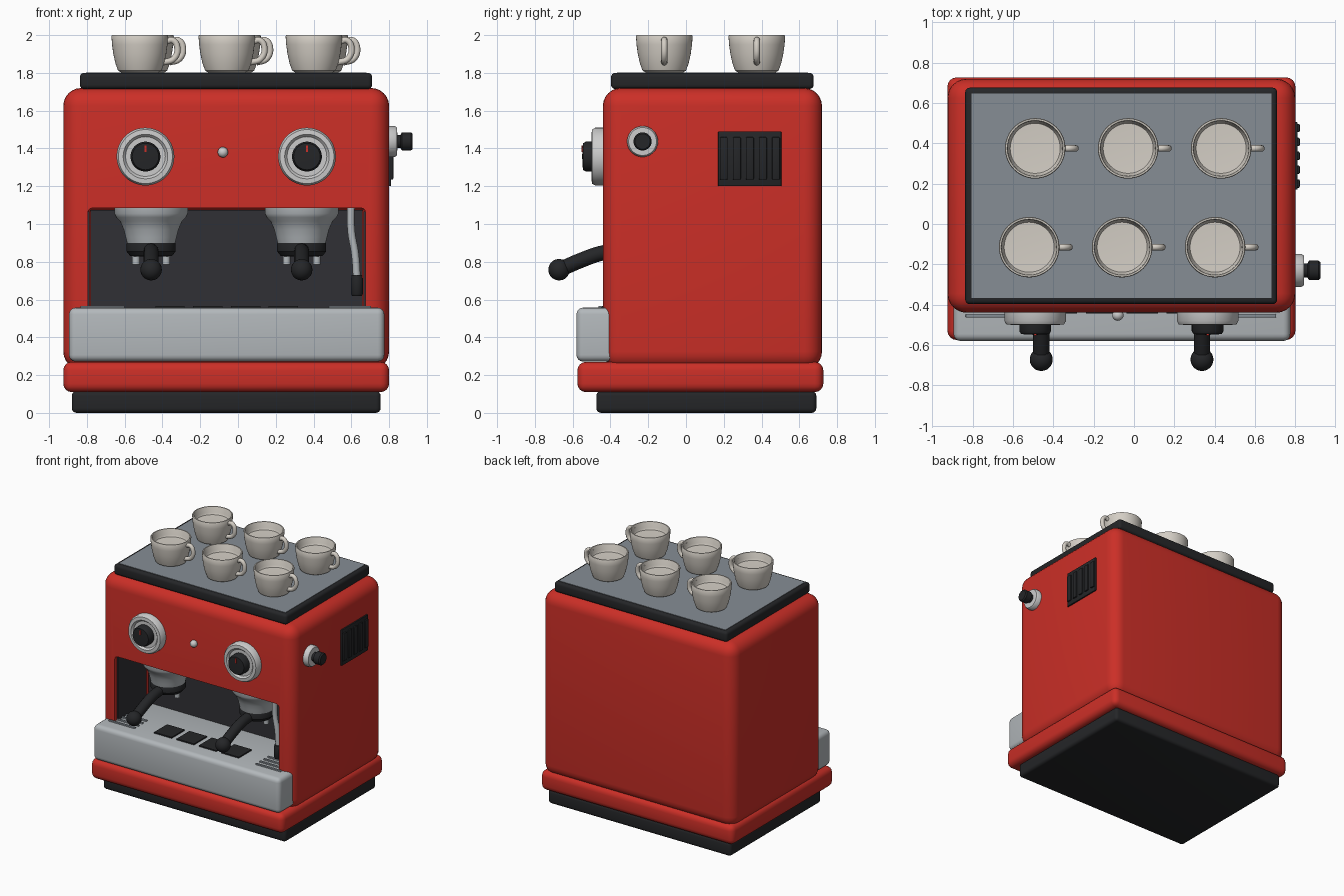
import bpy, bmesh, math
from mathutils import Matrix, Vector

if "Cube" in bpy.data.objects:
    bpy.data.objects.remove(bpy.data.objects["Cube"])


def material(name, r, g, b):
    m = bpy.data.materials.new(name)
    m.diffuse_color = (r, g, b, 1)
    m.use_nodes = True
    m.node_tree.nodes["Principled BSDF"].inputs["Base Color"].default_value = m.diffuse_color
    return m


RED = material("red_paint", 0.60, 0.028, 0.02)
BLACK = material("black_plastic", 0.018, 0.019, 0.021)
DARK = material("dark_lining", 0.03, 0.03, 0.035)
STEEL = material("steel", 0.45, 0.48, 0.50)
PLATE = material("warming_plate", 0.24, 0.27, 0.30)
WHITE = material("white_enamel", 0.72, 0.72, 0.71)
CHINA = material("china", 0.66, 0.62, 0.56)


def finish(ob, mat):
    bpy.ops.object.select_all(action='DESELECT')
    ob.select_set(True)
    bpy.context.view_layer.objects.active = ob
    bpy.ops.object.shade_smooth_by_angle(angle=math.radians(35))
    ob.data.materials.clear()
    ob.data.materials.append(mat)
    return ob


def from_bmesh(name, bm, mat):
    bmesh.ops.recalc_face_normals(bm, faces=bm.faces)
    me = bpy.data.meshes.new(name)
    bm.to_mesh(me)
    bm.free()
    ob = bpy.data.objects.new(name, me)
    bpy.context.collection.objects.link(ob)
    return finish(ob, mat)


def box(name, x, y, z, mat, bevel=0.0, seg=4):
    """Box from (min, max) ranges with rounded edges."""
    bm = bmesh.new()
    bmesh.ops.create_cube(bm, size=1)
    for v in bm.verts:
        v.co = Vector([sum(r) / 2 + c * (r[1] - r[0]) for r, c in zip((x, y, z), v.co)])
    if bevel:
        bmesh.ops.bevel(bm, geom=bm.edges[:], offset=bevel, segments=seg,
                        profile=0.5, affect='EDGES')
    return from_bmesh(name, bm, mat)


def lathe(name, profile, loc, mat, axis='Z', steps=48):
    """Spin (radius, height) points; the axis points up, forward (-y) or right (+x)."""
    bm = bmesh.new()
    vs = [bm.verts.new((r, 0, h)) for r, h in profile]
    edges = [bm.edges.new(p) for p in zip(vs, vs[1:])]
    bmesh.ops.spin(bm, geom=vs + edges, axis=(0, 0, 1), cent=(0, 0, 0),
                   angle=math.tau, steps=steps, use_duplicate=False)
    bmesh.ops.remove_doubles(bm, verts=bm.verts, dist=1e-5)
    turn = {'Z': Matrix(), 'F': Matrix.Rotation(math.pi / 2, 4, 'X'),
            'R': Matrix.Rotation(math.pi / 2, 4, 'Y')}[axis]
    bm.transform(Matrix.Translation(loc) @ turn)
    return from_bmesh(name, bm, mat)


def tube(name, points, radius, mat):
    """Round tube along a smooth path."""
    cu = bpy.data.curves.new(name, 'CURVE')
    cu.dimensions = '3D'
    cu.bevel_depth, cu.bevel_resolution, cu.use_fill_caps = radius, 4, True
    cu.resolution_u = 8
    sp = cu.splines.new('BEZIER')
    sp.bezier_points.add(len(points) - 1)
    for bp, p in zip(sp.bezier_points, points):
        bp.co = p
        bp.handle_left_type = bp.handle_right_type = 'AUTO'
    ob = bpy.data.objects.new(name, cu)
    bpy.context.collection.objects.link(ob)
    bpy.ops.object.select_all(action='DESELECT')
    ob.select_set(True)
    bpy.context.view_layer.objects.active = ob
    bpy.ops.object.convert(target='MESH')
    return finish(bpy.context.view_layer.objects.active, mat)


def ball(r, n=10):
    return [(r * math.sin(math.pi * i / n), -r * math.cos(math.pi * i / n)) for i in range(n + 1)]


# Base and body with the brewing recess
box("foot_plinth", (-0.88, 0.755), (-0.475, 0.69), (0, 0.115), BLACK, 0.025)
box("base_skirt", (-0.925, 0.80), (-0.575, 0.727), (0.11, 0.27), RED, 0.045)
body = box("body", (-0.925, 0.80), (-0.44, 0.72), (0.23, 1.72), RED, 0.095, 6)
cutter = box("recess_cutter", (-0.795, 0.675), (-0.8, 0.0), (0.4, 1.085), RED, 0.025, 3)
mod = body.modifiers.new("recess", 'BOOLEAN')
mod.operation, mod.solver, mod.object = 'DIFFERENCE', 'EXACT', cutter
bpy.context.view_layer.objects.active = body
bpy.ops.object.modifier_apply(modifier=mod.name)
bpy.data.objects.remove(cutter)
finish(body, RED)

# Dark recess lining
box("recess_back", (-0.78, 0.66), (-0.03, 0.01), (0.5, 1.075), DARK)
for name, x in (("left", (-0.80, -0.785)), ("right", (0.665, 0.68))):
    box("recess_side_" + name, x, (-0.41, -0.045), (0.5, 1.065), DARK)

# Drip tray with grate pads and drain slots
box("drip_tray", (-0.895, 0.775), (-0.58, 0.0), (0.272, 0.557), STEEL, 0.035)
for i in range(4):
    cx = -0.36 + i * 0.2
    box(f"tray_pad_{i}", (cx - 0.078, cx + 0.078), (-0.445, -0.28), (0.54, 0.567), BLACK)
for x in ((-0.835, -0.60), (0.48, 0.705)):
    for i in range(4):
        y = -0.455 + i * 0.05
        box("drain_slot", x, (y - 0.009, y + 0.009), (0.54, 0.567), PLATE, 0.004, 2)

# Group heads, filter holders, handles and spouts
for side, gx in (("left", -0.46), ("right", 0.337)):
    gy = -0.235
    lathe("group_head_" + side,
          [(0, 1.10), (0.195, 1.10), (0.195, 1.055), (0.185, 1.035), (0.165, 1.015),
           (0.145, 0.97), (0.135, 0.93), (0.125, 0.89), (0, 0.89)], (gx, gy, 0), STEEL)
    lathe("filter_holder_" + side,
          [(0, 0.905), (0.125, 0.905), (0.13, 0.895), (0.13, 0.855), (0.11, 0.83), (0, 0.825)],
          (gx, gy, 0), BLACK)
    tube("filter_handle_" + side,
         [(gx, -0.30, 0.862), (gx, -0.44, 0.847), (gx, -0.55, 0.81), (gx, -0.67, 0.758)],
         0.04, BLACK)
    lathe("handle_knob_" + side, ball(0.057), (gx, -0.672, 0.758), BLACK, steps=24)
    for s in (-1, 1):
        lathe("spout_" + side, [(0, 0.84), (0.02, 0.84), (0.02, 0.785), (0, 0.785)],
              (gx + s * 0.08, gy, 0), STEEL, steps=16)

# Steam wand
tube("steam_wand", [(0.598, -0.385, 1.10), (0.60, -0.385, 0.96), (0.62, -0.385, 0.84),
                    (0.63, -0.385, 0.70)], 0.02, STEEL)
lathe("steam_wand_tip", [(0, 0.73), (0.028, 0.73), (0.033, 0.70), (0.033, 0.63),
                         (0.026, 0.62), (0, 0.62)], (0.63, -0.385, 0), BLACK, steps=24)

# Front dials and indicator lamp
for side, dx in (("left", -0.49), ("right", 0.365)):
    lathe("dial_ring_" + side,
          [(0, -0.02), (0.153, -0.02), (0.153, 0.04), (0.143, 0.058), (0.118, 0.06),
           (0.105, 0.045), (0, 0.045)], (dx, -0.44, 1.357), WHITE, 'F')
    lathe("dial_knob_" + side,
          [(0, 0.03), (0.079, 0.03), (0.079, 0.09), (0.07, 0.106), (0, 0.11)],
          (dx, -0.44, 1.357), BLACK, 'F')
    box("dial_pointer_" + side, (dx - 0.006, dx + 0.006), (-0.553, -0.54), (1.38, 1.415), RED)
lathe("indicator_lamp", ball(0.028), (-0.08, -0.452, 1.38), WHITE, steps=24)

# Steam valve knob on the right side
lathe("valve_collar", [(0, -0.02), (0.082, -0.02), (0.082, 0.03), (0.074, 0.042), (0, 0.045)],
      (0.80, -0.23, 1.437), WHITE, 'R')
lathe("valve_knob", [(0, 0.03), (0.035, 0.03), (0.035, 0.06), (0.048, 0.068), (0.048, 0.115),
                     (0.04, 0.125), (0, 0.125)], (0.80, -0.23, 1.437), BLACK, 'R')

# Side vent with upright ribs
box("vent_panel", (0.78, 0.811), (0.17, 0.505), (1.20, 1.49), BLACK, 0.004, 2)
for i in range(5):
    y = 0.2 + i * 0.069
    box(f"vent_rib_{i}", (0.80, 0.822), (y - 0.021, y + 0.021), (1.235, 1.46), BLACK, 0.006, 2)

# Cup warmer on top
box("warmer_frame", (-0.837, 0.71), (-0.397, 0.676), (1.715, 1.80), BLACK, 0.022)
box("warmer_plate", (-0.806, 0.681), (-0.366, 0.647), (1.76, 1.803), PLATE)

# Two rows of cups with handles to the right
CUP = [(0, 1.80), (0.095, 1.80), (0.115, 1.812), (0.129, 1.85), (0.14, 1.90), (0.147, 1.95),
       (0.15, 1.995), (0.147, 2.0), (0.139, 2.0), (0.136, 1.995), (0.132, 1.955),
       (0.124, 1.94), (0, 1.935)]
for row, x0, y in (("front", -0.52, -0.115), ("back", -0.49, 0.375)):
    for i in range(3):
        x = x0 + i * 0.461
        lathe(f"cup_{row}_{i}", CUP, (x, y, 0), CHINA)
        tube(f"cup_handle_{row}_{i}",
             [(x + 0.135, y, 1.965), (x + 0.175, y, 1.972), (x + 0.199, y, 1.93),
              (x + 0.18, y, 1.875), (x + 0.125, y, 1.855)], 0.0165, CHINA)
